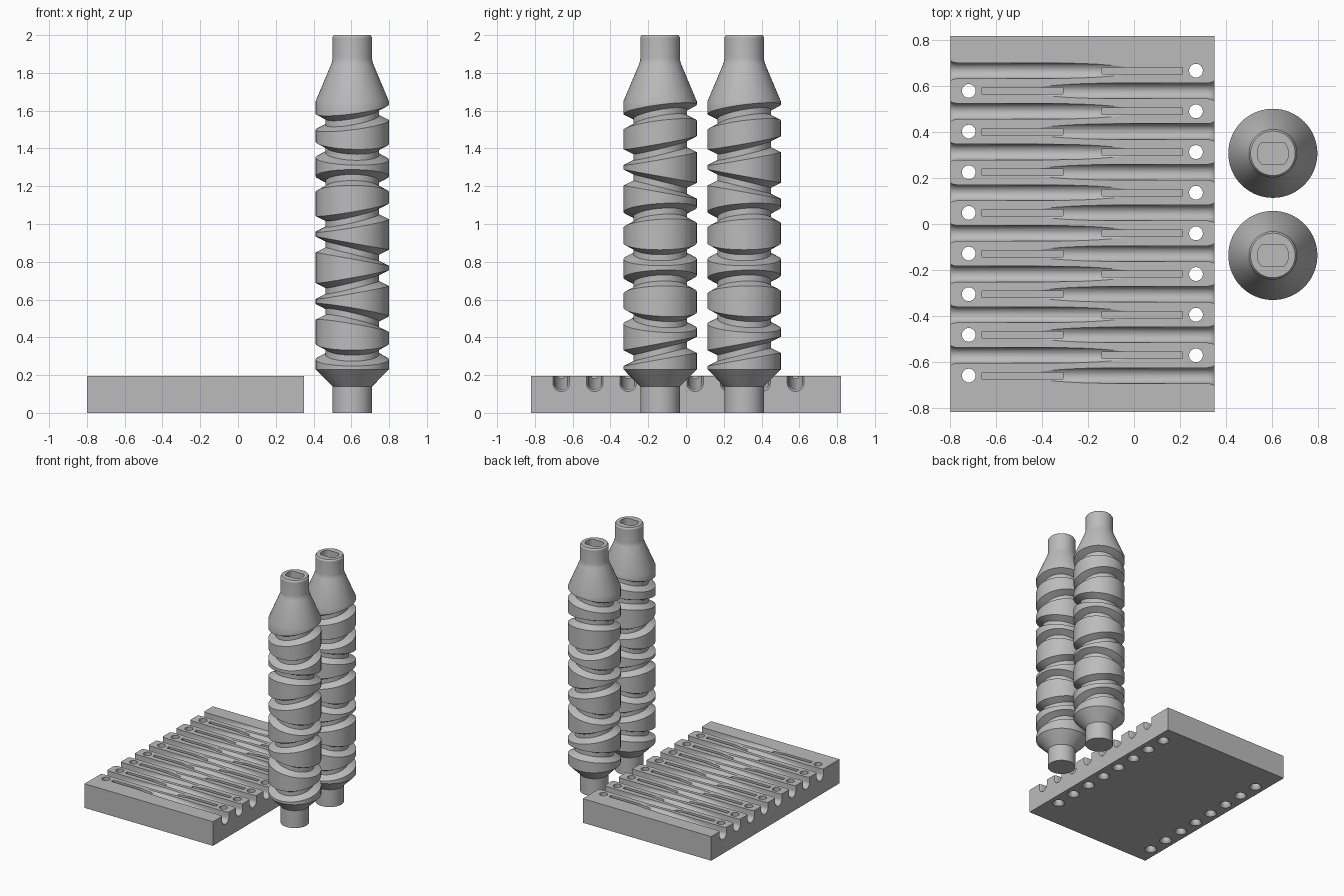
import bpy, bmesh, math

if "Cube" in bpy.data.objects:
    bpy.data.objects.remove(bpy.data.objects["Cube"])

grey = bpy.data.materials.new("plain_grey")
grey.diffuse_color = (0.5, 0.5, 0.5, 1)
grey.use_nodes = True
grey.node_tree.nodes["Principled BSDF"].inputs["Base Color"].default_value = grey.diffuse_color


def make_object(name, bm):
    bmesh.ops.recalc_face_normals(bm, faces=bm.faces)
    mesh = bpy.data.meshes.new(name)
    bm.to_mesh(mesh)
    bm.free()
    mesh.materials.append(grey)
    ob = bpy.data.objects.new(name, mesh)
    bpy.context.collection.objects.link(ob)
    return ob


def loft(bm, rings):
    """Skin a list of equal-length closed rings and cap both ends."""
    loops = [[bm.verts.new(p) for p in ring] for ring in rings]
    n = len(loops[0])
    for a, b in zip(loops, loops[1:]):
        for i in range(n):
            j = (i + 1) % n
            bm.faces.new((a[i], a[j], b[j], b[i]))
    bm.faces.new(loops[0][::-1])
    bm.faces.new(loops[-1])


def activate(ob):
    bpy.ops.object.select_all(action='DESELECT')
    ob.select_set(True)
    bpy.context.view_layer.objects.active = ob


def cut(ob, bm):
    """Subtract a bmesh from an object."""
    cutter = make_object("cutter", bm)
    cutter.hide_render = True
    mod = ob.modifiers.new("cut", 'BOOLEAN')
    mod.operation = 'DIFFERENCE'
    mod.solver = 'EXACT'
    mod.object = cutter
    activate(ob)
    bpy.ops.object.modifier_apply(modifier=mod.name)
    bpy.data.objects.remove(cutter)


def smooth(ob):
    activate(ob)
    bpy.ops.object.shade_smooth_by_angle(angle=math.radians(28))


def box(x0, x1, y0, y1, z0, z1):
    return [[(x0, y0, z), (x1, y0, z), (x1, y1, z), (x0, y1, z)] for z in (z0, z1)]


def circle(x, y, z, r, n=32):
    return [(x + r * math.cos(2 * math.pi * i / n), y + r * math.sin(2 * math.pi * i / n), z)
            for i in range(n)]


# ---- guide plate ----
TOP, MID, PITCH = 0.195, -0.225, 0.1772
bm = bmesh.new()
loft(bm, box(-0.80, 0.35, -0.82, 0.82, 0, TOP))
plate = make_object("guide_plate", bm)

# fingers alternate: side +1 opens on the right, side -1 opens on the left
fingers = [(1, 0.58 - PITCH * k) for k in range(8)] + [(-1, 0.668 - PITCH * k) for k in range(8)]


def channel_section(x, y, r, depth):
    """U-shaped section: round floor and upright walls."""
    c = TOP + r - depth
    pts = [(x, y + r, 0.32)]
    for i in range(17):
        a = -math.pi * i / 16
        pts.append((x, y + r * math.cos(a), c + r * math.sin(a)))
    return pts + [(x, y - r, 0.32)]


channels, slots, holes = bmesh.new(), bmesh.new(), bmesh.new()
for side, y in fingers:
    def px(d):
        return MID + side * d
    # sloping channel with a flared mouth
    stations = [(-0.26, 0.034, -0.003), (0.545, 0.034, 0.072), (0.558, 0.036, 0.074),
                (0.568, 0.039, 0.077), (0.575, 0.044, 0.082), (0.60, 0.044, 0.082)]
    loft(channels, [channel_section(px(d), y, r, dep) for d, r, dep in stations])
    # narrow slot running from the channel towards the hole
    xa, xb = sorted((px(-0.437), px(-0.085)))
    loft(slots, box(xa, xb, y - 0.014, y + 0.014, TOP - 0.03, 0.3))
    # cord hole, flared underneath
    x = px(-0.495)
    loft(holes, [circle(x, y, z, r) for z, r in
                 ((-0.02, 0.048), (0, 0.048), (0.008, 0.039), (0.022, 0.032), (0.04, 0.03), (0.3, 0.03))])
for cutter in (channels, slots, holes):
    cut(plate, cutter)
smooth(plate)

# ---- cam spindles ----
R, SEG, SWING = 0.194, 72, 0.035
# direction in which each ring groove climbs, bottom to top
climb = [math.radians(a) for a in (90, 200, 10, 180, 20, 270, 100, 45)]


def spindle_ring(r, z, phase=None):
    ring = []
    for i in range(SEG):
        a = 2 * math.pi * i / SEG
        dz = SWING * math.cos(a - phase) if phase is not None else 0
        ring.append((r * math.cos(a), r * math.sin(a), z + dz))
    return ring


def cam_spindle(name, x, y):
    bm = bmesh.new()
    rings = [spindle_ring(r, z) for r, z in ((0.105, 0), (0.105, 0.14), (R, 0.23))]
    for k, phase in enumerate(climb):
        z = 0.325 + PITCH * k
        for r, off in ((R, -0.042), (R - 0.052, -0.016), (R - 0.052, 0.016), (R, 0.042)):
            rings.append(spindle_ring(r, z + off, phase))
    rings += [spindle_ring(r, z) for r, z in
              ((R, 1.65), (0.112, 1.845), (0.107, 1.86), (0.105, 1.875), (0.105, 1.988), (0.097, 2.0))]
    loft(bm, rings)
    ob = make_object(name, bm)
    # flat-sided drive socket in the top end
    socket = bmesh.new()
    loft(socket, [[(px, max(-0.048, min(0.048, py)), z) for px, py, _ in circle(0, 0, 0, 0.068, 36)]
                  for z in (1.9, 2.1)])
    cut(ob, socket)
    ob.location = (x, y, 0)
    smooth(ob)


cam_spindle("front_cam_spindle", 0.605, -0.137)
cam_spindle("back_cam_spindle", 0.605, 0.308)
